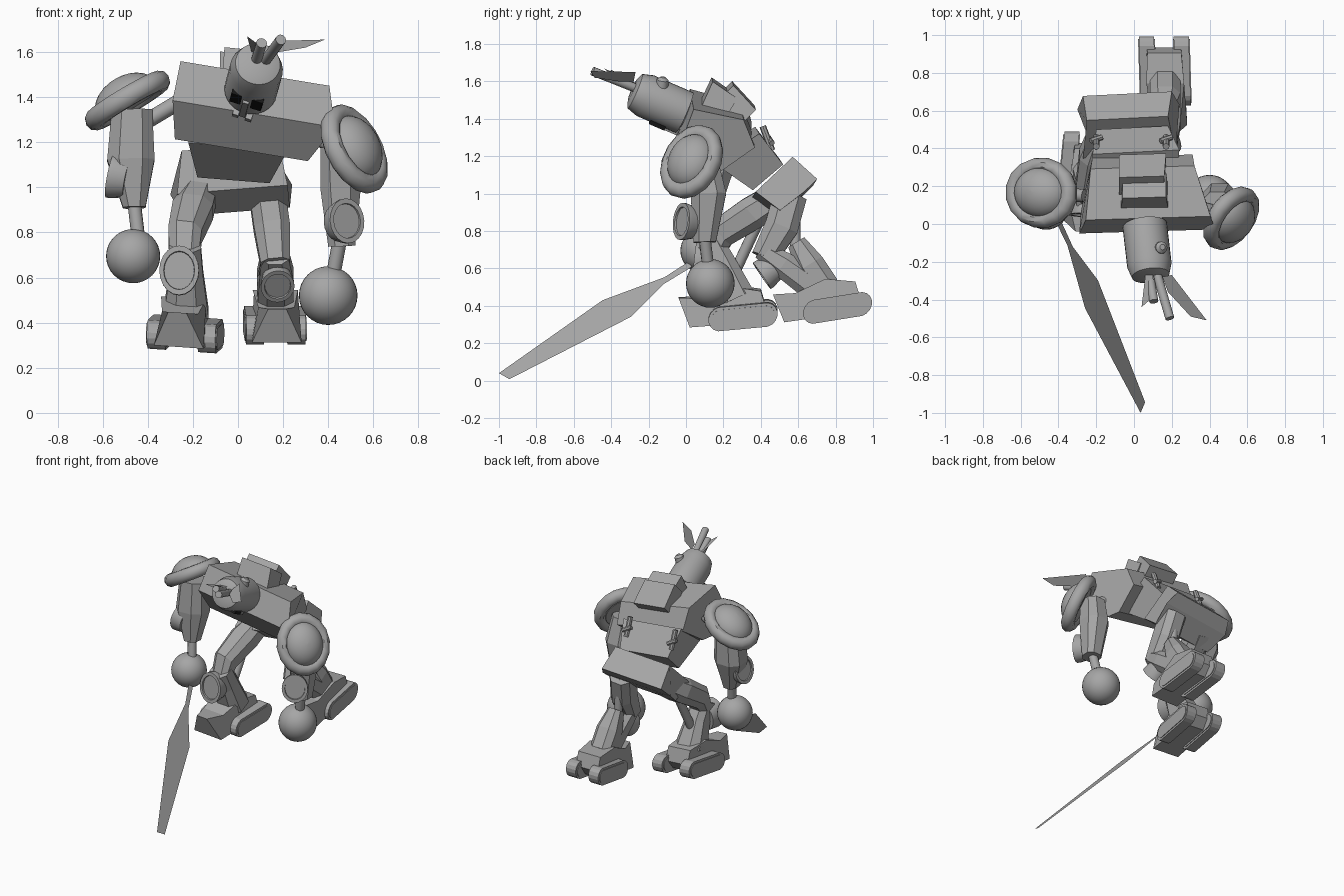
import bpy, bmesh, math
from mathutils import Vector as V

cube = bpy.data.objects.get("Cube")
if cube:
    bpy.data.objects.remove(cube)


def material(name, value):
    m = bpy.data.materials.new(name)
    m.use_nodes = True
    col = (value, value, value, 1)
    m.diffuse_color = col
    m.node_tree.nodes["Principled BSDF"].inputs["Base Color"].default_value = col
    return m


GREY = material("metal grey", 0.38)
BLACK = material("eye black", 0.01)


def finish(bm, name, mat=GREY, smooth=False):
    bmesh.ops.recalc_face_normals(bm, faces=bm.faces)
    me = bpy.data.meshes.new(name)
    bm.to_mesh(me)
    bm.free()
    me.materials.append(mat)
    ob = bpy.data.objects.new(name, me)
    bpy.context.collection.objects.link(ob)
    if smooth:
        bpy.ops.object.select_all(action='DESELECT')
        ob.select_set(True)
        bpy.context.view_layer.objects.active = ob
        bpy.ops.object.shade_smooth_by_angle(angle=math.radians(40))
    return ob


def bridge(bm, rings, closed=False):
    """Join rings of equal length; cap the ends unless closed."""
    n = len(rings[0])
    pairs = list(zip(rings, rings[1:] + rings[:1])) if closed else list(zip(rings, rings[1:]))
    for a, b in pairs:
        for i in range(n):
            j = (i + 1) % n
            bm.faces.new((a[i], a[j], b[j], b[i]))
    if not closed:
        bm.faces.new(rings[0])
        bm.faces.new(rings[-1])


def lathe(name, origin, axis, profile, segs=24, closed=False, squash=1):
    """Revolve (distance, radius) pairs around an axis; squash narrows it sideways."""
    bm = bmesh.new()
    q = V(axis).to_track_quat('Z', 'Y')
    rings = []
    for t, r in profile:
        rings.append([bm.verts.new(V(origin) + q @ V((squash * r * math.cos(a), r * math.sin(a), t)))
                      for a in (math.tau * k / segs for k in range(segs))])
    bridge(bm, rings, closed)
    return finish(bm, name, smooth=True)


def tube(name, p, q, r, segs=12):
    d = V(q) - V(p)
    return lathe(name, p, d, [(0, r), (d.length, r)], segs)


def ball(name, c, r):
    arc = [math.pi * k / 16 for k in range(17)]
    return lathe(name, c, (0, 0, 1),
                 [(-r * math.cos(a), max(r * math.sin(a), r * .01)) for a in arc], 32)


def shield(name, c, n, r, t=.06, squash=.88):
    """Oval plate with a raised rim."""
    return lathe(name, c, n, [(-t, r * .85), (0, r), (t * .3, r), (t * .3, r * .78),
                              (t * .15, r * .76), (t * .15, r * .02)], 20, squash=squash)


def prism(name, rows, roll=0, yaw=0):
    """Side profile rows (y, z, left x, right x), sheared across x."""
    bm = bmesh.new()
    cx = sum(r[2] + r[3] for r in rows) / (2 * len(rows))
    ends = [[bm.verts.new((r[k], r[0] + yaw * (r[k] - cx), r[1] - roll * (r[k] - cx)))
             for r in rows] for k in (2, 3)]
    bridge(bm, ends)
    return finish(bm, name)


def limb(name, sections):
    """Chamfered box sections (x, y, z, half width, half depth)."""
    bm = bmesh.new()
    d = (V(sections[-1][:3]) - V(sections[0][:3])).normalized()
    depth = d.cross(V((1, 0, 0))).normalized()
    side = depth.cross(d)
    rings = []
    for x, y, z, w, h in sections:
        corners = [(1, .5), (.5, 1), (-.5, 1), (-1, .5), (-1, -.5), (-.5, -1), (.5, -1), (1, -.5)]
        rings.append([bm.verts.new(V((x, y, z)) + side * w * a + depth * h * b)
                      for a, b in corners])
    bridge(bm, rings)
    return finish(bm, name)


def sheet(name, pts):
    bm = bmesh.new()
    bm.faces.new([bm.verts.new(p) for p in pts])
    return finish(bm, name)


# Torso, leaning forward
prism("chest", [(.03, 1.51, -.255, .405), (-.04, 1.33, -.29, .43), (.08, 1.16, -.28, .31),
                (.18, 1.16, -.26, .29), (.36, 1.29, -.22, .31), (.30, 1.44, -.23, .32)], .165, .03)
prism("belly", [(.14, 1.18, -.22, .22), (.35, 1.03, -.18, .14),
                (.51, 1.17, -.20, .18), (.38, 1.34, -.22, .24)], .08, .05)
prism("pelvis", [(.36, .99, -.27, .22), (.56, 1.18, -.25, .18),
                 (.69, 1.06, -.27, .20), (.62, .99, -.30, .24), (.49, .89, -.25, .23)], -.08, .05)
prism("backpack_top", [(.14, 1.61, -.06, .17), (.08, 1.48, -.07, .18),
                       (.2, 1.4, -.07, .18), (.27, 1.52, -.06, .17)], .1, .03)
prism("backpack_rear", [(.25, 1.59, -.08, .16), (.37, 1.46, -.08, .17),
                        (.28, 1.37, -.08, .17), (.16, 1.5, -.08, .16)], .1, .03)
for x in (-.2, .17):
    tube("back_valve", (x, .46, 1.23), (x, .41, 1.36), .018, 8)
    tube("back_valve_bar", (x - .03, .44, 1.30), (x + .03, .46, 1.27), .015, 8)

# Head, crown pointing forward and face turned down
neck, crown = V((.055, .01, 1.425)), V((.09, -.29, 1.555))
axis = (crown - neck).normalized()
lathe("head", neck, axis, [(-.03, .07), (.015, .08), (.02, .118), (.25, .118), (.31, .10), (.325, .06)], 28)
face = V((-.3, -.38, -.89))
face = (face - axis * face.dot(axis)).normalized()
across = axis.cross(face).normalized()


def face_plate(name, along, shift, size, mat, out):
    """Box lying on the face side of the head."""
    bm = bmesh.new()
    c = neck + axis * along + across * shift
    r = math.sqrt(max(.118 ** 2 - shift ** 2, 0))
    rings = [[bm.verts.new(c + face * (r + o) + axis * a * size[1] + across * b * size[0])
              for a, b in ((1, 1), (1, -1), (-1, -1), (-1, 1))] for o in (-.03, out)]
    bridge(bm, rings)
    return finish(bm, name, mat)


for s in (-1, 1):
    face_plate("eye", .13, s * .045, (.028, .045), BLACK, .006)
    face_plate("mouth_tip", -.005, s * .03, (.014, .014), GREY, .02)
face_plate("nose", .075, 0, (.014, .075), GREY, .012)
lathe("ear", (.135, -.13, 1.57), (.3, .15, 1), [(0, .035), (.04, .032), (.055, .015)], 12)
tube("crown_tube_short", (.08, -.26, 1.56), (.105, -.41, 1.64), .024)
tube("crown_tube_long", (.12, -.26, 1.56), (.19, -.50, 1.655), .024)
sheet("crest_left", [(.15, -.28, 1.60), (.2, -.27, 1.65), (.385, -.51, 1.655), (.30, -.49, 1.62), (.18, -.36, 1.60)])
sheet("crest_right", [(.06, -.27, 1.60), (.1, -.27, 1.60), (.11, -.38, 1.62), (.04, -.44, 1.67)])


# Shoulders: dome inside a thick oval ring
def shoulder(side, c, n):
    ring = [(.046 * math.sin(a), .17 + .046 * math.cos(a))
            for a in (math.tau * k / 10 for k in range(10))]
    lathe(side + "_shoulder_ring", c, n, ring, 16, True, .87)
    arc = [math.pi / 2 * k / 7 for k in range(8)]
    lathe(side + "_shoulder_dome", c, n,
          [(-.03, .13)] + [(.11 * math.sin(a), .155 * math.cos(a) + .001) for a in arc], 24, squash=.87)


shoulder("left", (.515, .03, 1.17), (.7, -.52, .43))
shoulder("right", (-.49, .165, 1.385), (-.5, .1, .85))
tube("right_shoulder_rod", (-.26, .15, 1.38), (-.46, .16, 1.26), .035)
tube("left_shoulder_rod", (.3, .1, 1.25), (.48, .05, 1.15), .035)

# Arms and round hands
limb("right_arm", [(-.47, .16, 1.34, .09, .09), (-.475, .15, 1.12, .105, .10), (-.46, .12, .91, .05, .06)])
shield("right_arm_shield", (-.55, .12, 1.05), (-1, .15, .2), .10)
tube("right_wrist", (-.46, .12, .93), (-.44, .09, .76), .03)
ball("right_hand", (-.465, .09, .695), .12)
limb("left_arm", [(.44, .09, 1.18, .075, .08), (.455, .12, 1.0, .09, .095), (.46, .10, .74, .06, .06)])
shield("left_arm_shield", (.475, -.01, .85), (.5, -.85, .1), .10)
tube("left_wrist", (.45, .10, .76), (.42, .12, .6), .032)
ball("left_hand", (.40, .13, .52), .13)

# Thin blade held in the right hand
blade = [(.02, .64), (-.115, .553), (-.446, .43), (-1, .04), (-.944, .008),
         (-.297, .34), (-.12, .516), (.03, .607)]
sheet("blade", [(.05 - (z - .02) * .754, y, z) for y, z in blade])


# Feet with a pair of tracks
def foot(side, cx, dy, dz, roll, pitch, gap, twist):
    def row(y, z, a, b):
        x = cx + twist * (y - .25)
        return (y + dy, z + dz + pitch * (y - .25), x + a, x + b)

    shape = [(-.04, .455, .04), (.02, .30, .11), (.38, .315, .10), (.43, .38, .09),
             (.40, .48, .09), (.24, .51, .10), (.08, .45, .08)]
    prism(side + "_foot", [row(y, z, -w, w) for y, z, w in shape], roll)
    for s in (-1, 1):
        for name, r, w in (("_track", .065, .04), ("_track_hub", .05, .045)):
            rows = []
            for k in range(16):
                a = math.tau * (k + .5) / 16
                y = (.425 if math.cos(a) > 0 else .185) + r * math.cos(a)
                rows.append(row(y, .348 + .06 * (y - .3) + r * math.sin(a) - roll * s * gap,
                                s * gap - w, s * gap + w))
            prism(side + name, rows, roll)


foot("right", -.24, 0, 0, .07, .04, .112, .1)
foot("left", .165, .505, .035, 0, .1, .092, -.03)

# Legs
limb("right_thigh", [(-.16, .50, .99, .07, .08), (-.20, .36, .90, .09, .09), (-.235, .19, .79, .075, .08), (-.24, .14, .68, .065, .06)])
limb("right_shin", [(-.235, .13, .74, .07, .07), (-.23, .19, .62, .075, .08), (-.23, .27, .44, .10, .10)])
shield("right_knee_shield", (-.26, .07, .63), (-.05, -1, .1), .11, .08, .8)
limb("left_thigh", [(.125, .56, 1.0, .08, .09), (.15, .51, .82, .08, .09), (.165, .42, .66, .065, .07)])
limb("left_shin", [(.165, .40, .70, .06, .05), (.17, .52, .62, .075, .07), (.165, .70, .49, .08, .08)])
limb("left_heel", [(.16, .59, .74, .05, .05), (.165, .66, .62, .08, .08), (.165, .74, .50, .08, .08)])
shield("left_knee_shield", (.175, .42, .57), (.05, -.8, -.55), .085)
tube("left_piston", (.13, .58, .98), (.15, .585, .70), .03)
tube("right_piston", (-.2, .42, .92), (-.23, .27, .6), .03)
